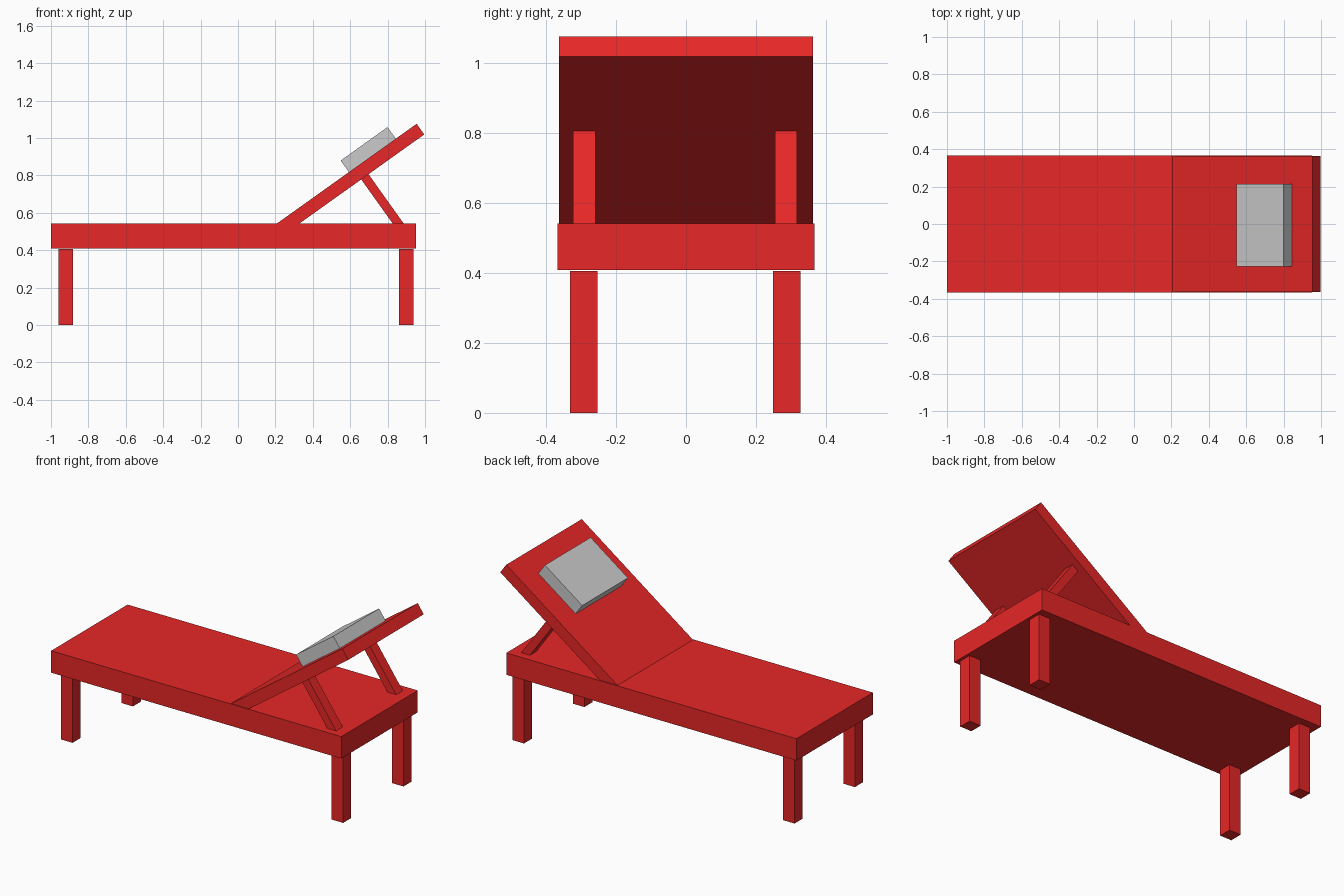
import bpy
from math import radians, sin, cos

if "Cube" in bpy.data.objects:
    bpy.data.objects.remove(bpy.data.objects["Cube"])

red = bpy.data.materials.new("red_paint")
red.diffuse_color = (0.8, 0.02, 0.02, 1)
red.use_nodes = True
red.node_tree.nodes["Principled BSDF"].inputs["Base Color"].default_value = red.diffuse_color


def box(name, centre, size, tilt=0.0, material=red):
    """Box with real dimensions, tilted upward toward +x by `tilt` radians."""
    bpy.ops.mesh.primitive_cube_add(size=1, location=centre, rotation=(0, -tilt, 0))
    ob = bpy.context.object
    ob.name = name
    ob.scale = size
    if material:
        ob.data.materials.append(material)
    return ob


TILT = radians(35.5)
HINGE = (0.207, 0.542)      # where the top of the backrest meets the bed


def on_back(along, above):
    """x, z of a point measured along and above the backrest's top face."""
    return (HINGE[0] + along * cos(TILT) - above * sin(TILT),
            HINGE[1] + along * sin(TILT) + above * cos(TILT))


def tilted_box(name, a0, a1, h0, h1, y, width, material=red):
    x, z = on_back((a0 + a1) / 2, (h0 + h1) / 2)
    return box(name, (x, y, z), (a1 - a0, width, h1 - h0), TILT, material)


# Bed slab
box("bed", (-0.024, 0, 0.4755), (1.952, 0.735, 0.133))

# Four legs
for end, x in (("foot", -0.92), ("head", 0.90)):
    for side, y in (("front", -0.292), ("back", 0.288)):
        box(f"{end}_{side}_leg", (x, y, 0.2025), (0.078, 0.078, 0.405))

# Reclined backrest
tilted_box("backrest", 0.0, 0.919, -0.070, 0.0, 0, 0.725)

# Struts square to the backrest, sunk a little into the bed
for side, y in (("front", -0.291), ("back", 0.286)):
    tilted_box(f"{side}_strut", 0.505, 0.553, -0.43, -0.05, y, 0.064)

# Headrest pillow (plain grey)
tilted_box("pillow", 0.474, 0.782, -0.003, 0.076, -0.006, 0.44, None)
